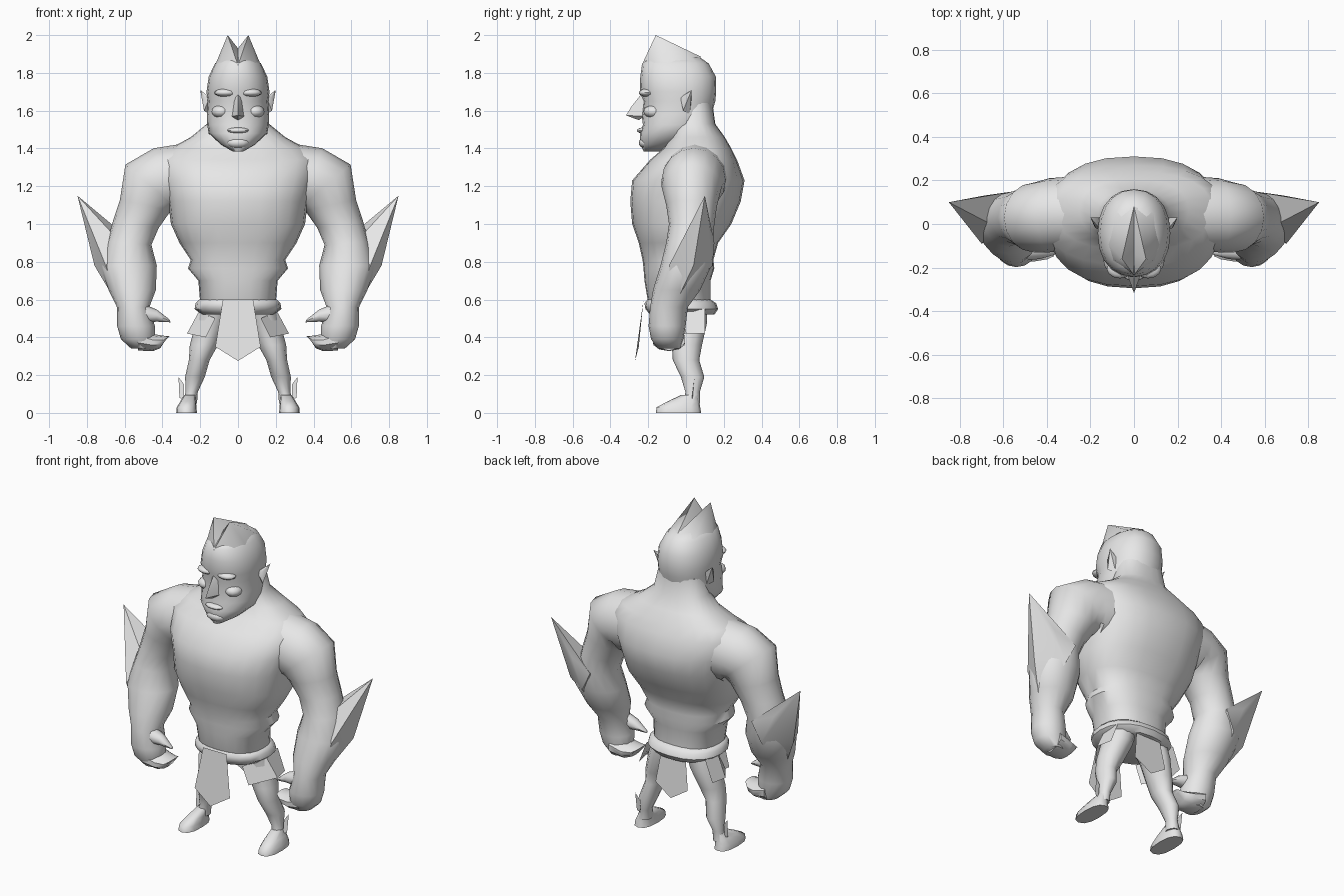
import bpy, bmesh, math
from mathutils import Vector

skin = bpy.data.materials.new("warm_grey")
skin.diffuse_color = (0.8, 0.8, 0.8, 1)


def finish(name, bm, mirror=False, smooth=True, angle=50):
    bmesh.ops.recalc_face_normals(bm, faces=bm.faces[:])
    me = bpy.data.meshes.new(name)
    bm.to_mesh(me)
    bm.free()
    me.materials.append(skin)
    ob = bpy.data.objects.new(name, me)
    bpy.context.collection.objects.link(ob)
    if smooth:
        bpy.ops.object.select_all(action='DESELECT')
        ob.select_set(True)
        bpy.context.view_layer.objects.active = ob
        bpy.ops.object.shade_smooth_by_angle(angle=math.radians(angle))
    if mirror:
        ob.modifiers.new("mirror", 'MIRROR').use_clip = False
    return ob


def loft(name, rings, n=16, power=2.0, mirror=False):
    """Each ring: x, y, z, half width, half depth, tilt of the width axis in degrees."""
    bm = bmesh.new()
    loops = []
    for x, y, z, w, d, tilt in rings:
        t = math.radians(tilt)
        u = Vector((math.cos(t), 0, math.sin(t)))
        loop = []
        for i in range(n):
            a = 2 * math.pi * i / n
            c, s = math.cos(a), math.sin(a)
            c = math.copysign(abs(c) ** (2 / power), c)
            s = math.copysign(abs(s) ** (2 / power), s)
            loop.append(bm.verts.new(Vector((x, y, z)) + u * w * c + Vector((0, d * s, 0))))
        loops.append(loop)
    for a, b in zip(loops, loops[1:]):
        for i in range(n):
            j = (i + 1) % n
            bm.faces.new((a[i], a[j], b[j], b[i]))
    bm.faces.new(loops[0])
    bm.faces.new(loops[-1])
    return finish(name, bm, mirror)


def stack(name, levels, **kw):
    """Each level: height, front y, back y, half width."""
    return loft(name, [(0, (f + b) / 2, z, w, (b - f) / 2, 0) for z, f, b, w in levels], **kw)


def hull(name, pts, mirror=False, angle=50):
    bm = bmesh.new()
    vs = [bm.verts.new(p) for p in pts]
    r = bmesh.ops.convex_hull(bm, input=vs)
    bmesh.ops.delete(bm, geom=list({v for v in r["geom_interior"] if isinstance(v, bmesh.types.BMVert)}),
                     context='VERTS')
    return finish(name, bm, mirror, True, angle)


def sheet(name, pts, faces, mirror=False):
    bm = bmesh.new()
    vs = [bm.verts.new(p) for p in pts]
    for f in faces:
        bm.faces.new([vs[i] for i in f])
    return finish(name, bm, mirror, False)


def bump(name, loc, size, mirror=False):
    bm = bmesh.new()
    bmesh.ops.create_uvsphere(bm, u_segments=12, v_segments=8, radius=1)
    for v in bm.verts:
        v.co = Vector([v.co[i] * size[i] + loc[i] for i in range(3)])
    return finish(name, bm, mirror)


# Torso with waist folds, hunched back and thick neck
stack("torso", [
    (.52, -.18, .13, .17), (.58, -.20, .13, .20), (.70, -.22, .13, .21),
    (.765, -.225, .15, .265), (.81, -.23, .145, .25), (.90, -.25, .17, .31),
    (1.0, -.285, .24, .355), (1.12, -.295, .29, .37), (1.23, -.285, .31, .40),
    (1.34, -.19, .27, .42), (1.40, -.12, .24, .36), (1.46, -.08, .205, .25),
    (1.53, -.07, .155, .165), (1.64, -.07, .14, .14)], n=24, power=2.4)
stack("belt", [(.52, -.19, .15, .19), (.55, -.215, .17, .23), (.58, -.22, .16, .225),
               (.60, -.205, .13, .205)], n=20, power=2.3)

# Head, nose, face and swept double crest
stack("head", [
    (1.385, -.225, -.12, .03), (1.42, -.24, -.02, .09), (1.48, -.245, .09, .155),
    (1.525, -.228, .12, .163), (1.58, -.235, .135, .165), (1.65, -.225, .155, .16),
    (1.70, -.245, .16, .167), (1.78, -.242, .158, .155), (1.85, -.232, .12, .122),
    (1.885, -.19, .07, .08)], n=20, power=2.2)
hull("crest", [(.055, -.16, 2.0), (0, -.14, 1.93), (0, -.235, 1.84), (.10, -.17, 1.83),
               (.13, -.08, 1.82), (.09, .05, 1.86), (0, .08, 1.885), (0, -.05, 1.8)], True)
hull("nose", [(0, -.235, 1.69), (0, -.318, 1.575), (.035, -.22, 1.57), (-.035, -.22, 1.57),
              (0, -.25, 1.55), (0, -.29, 1.62), (.015, -.22, 1.68), (-.015, -.22, 1.68)])
bump("brow", (.065, -.205, 1.695), (.06, .045, .022), True)
bump("cheek", (.09, -.17, 1.595), (.05, .055, .035), True)
bump("lower_lip", (0, -.225, 1.495), (.06, .035, .016))
bump("chin", (0, -.215, 1.43), (.06, .035, .03))
hull("ear", [(.15, -.03, 1.67), (.20, .03, 1.71), (.15, .02, 1.58), (.18, -.015, 1.60),
             (.155, .03, 1.67), (.175, -.02, 1.67)], True)

# Heavy arm from the shoulder to the fist
loft("arm", [
    (.26, .05, 1.25, .18, .17, 90), (.39, .04, 1.23, .18, .17, 72),
    (.46, .03, 1.20, .178, .16, 40), (.49, .03, 1.10, .138, .135, 12),
    (.54, .03, 1.00, .122, .12, 10), (.575, .02, .90, .117, .125, 5),
    (.58, .0, .78, .15, .135, 0), (.56, -.05, .65, .125, .125, 0),
    (.555, -.09, .56, .086, .10, 0), (.54, -.10, .46, .10, .098, 0),
    (.53, -.10, .39, .09, .085, 0), (.51, -.09, .34, .055, .06, 0)], mirror=True)
loft("thumb", [(.52, -.12, .53, .055, .05, 90), (.43, -.125, .515, .032, .035, 90),
               (.36, -.13, .487, .008, .01, 70)], n=8, mirror=True)
loft("fingers", [(.53, -.09, .39, .06, .09, 90), (.45, -.09, .372, .045, .085, 90),
                 (.40, -.095, .375, .035, .07, 110), (.37, -.10, .40, .012, .05, 140)],
     n=10, mirror=True)
hull("elbow_blade", [(.85, .10, 1.15), (.69, .13, .96), (.76, .04, .78), (.70, -.09, .78),
                     (.635, -.06, .57), (.61, .14, .78), (.55, .15, .90), (.62, -.02, .9)],
     True, 35)

# Short legs and feet
loft("leg", [
    (.11, .0, .56, .09, .11, 0), (.14, .015, .47, .085, .095, 0),
    (.18, .005, .36, .075, .08, 0), (.205, .0, .28, .055, .07, 0),
    (.228, .035, .19, .052, .062, 0), (.245, .035, .11, .032, .038, 0),
    (.255, .03, .05, .038, .045, 0)], n=12, mirror=True)
loft("foot", [(.272, -.04, 0, .055, .12, 0), (.272, -.04, .03, .052, .115, 0),
              (.264, -.015, .06, .042, .085, 0), (.255, .02, .095, .028, .045, 0)],
     n=12, power=2.5, mirror=True)
sheet("ankle_fin", [(.285, .03, .07), (.31, .035, .08), (.315, .045, .19), (.285, .04, .15)],
      [(0, 1, 2, 3)], True)

# Hanging cloths and hip flaps
sheet("front_cloth", [(-.08, -.225, .60), (.08, -.225, .60), (.12, -.25, .35), (0, -.27, .275),
                      (-.12, -.25, .35)], [(0, 1, 2, 3, 4)])
sheet("back_cloth", [(-.08, .12, .56), (.08, .12, .56), (.11, .14, .35), (0, .15, .28),
                     (-.11, .14, .35)], [(0, 1, 2, 3, 4)])
sheet("hip_flap", [(.12, -.13, .50), (.205, -.02, .54), (.20, .10, .55),
                   (.17, -.14, .40), (.27, .0, .42), (.25, .10, .42)],
      [(0, 1, 4, 3), (1, 2, 5, 4)], True)
